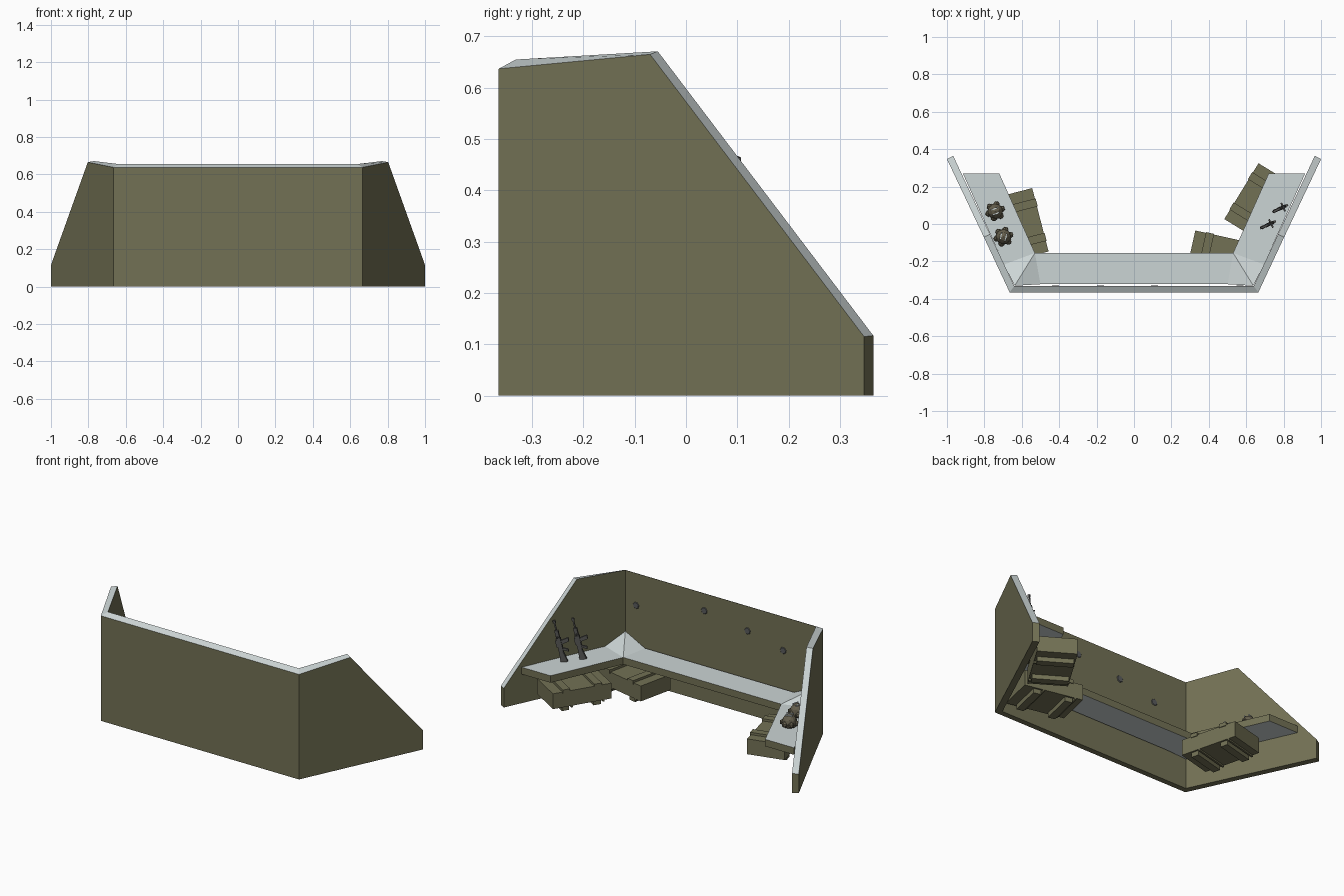
import bpy, bmesh, math
from mathutils import Matrix, Vector

if "Cube" in bpy.data.objects:
    bpy.data.objects.remove(bpy.data.objects["Cube"])


def mat(name, rgb):
    m = bpy.data.materials.new(name)
    m.diffuse_color = (*rgb, 1)
    m.use_nodes = True
    m.node_tree.nodes["Principled BSDF"].inputs["Base Color"].default_value = m.diffuse_color
    return m


OLIVE = mat("olive", (0.17, 0.165, 0.09))
PALE = mat("pale_grey", (0.60, 0.66, 0.66))
METAL = mat("gun_grey", (0.095, 0.095, 0.09))
BROWN = mat("helmet_brown", (0.13, 0.115, 0.075))
MARK = mat("mark_grey", (0.10, 0.105, 0.11))


def finish(name, bm, mats, rule=None):
    bmesh.ops.recalc_face_normals(bm, faces=bm.faces[:])
    bm.normal_update()
    if rule:
        for f in bm.faces:
            f.material_index = rule(f)
    me = bpy.data.meshes.new(name)
    bm.to_mesh(me)
    bm.free()
    for m in mats:
        me.materials.append(m)
    ob = bpy.data.objects.new(name, me)
    bpy.context.collection.objects.link(ob)
    return ob


def box(bm, x0, x1, y0, y1, z0, z1):
    m = Matrix.Translation(((x0 + x1) / 2, (y0 + y1) / 2, (z0 + z1) / 2)) @ \
        Matrix.Diagonal((x1 - x0, y1 - y0, z1 - z0, 1))
    return bmesh.ops.create_cube(bm, size=1, matrix=m)["verts"]


# Barricade wall: stations of outer x,y,z and inner x,y,z, mirrored
right = [((1, .347, .115), (.967, .365, .117)),
         ((.803, -.07, .665), (.77, -.055, .671)),
         ((.665, -.365, .637), (.64, -.332, .655))]
mirror = [tuple((-p[0], p[1], p[2]) for p in s) for s in reversed(right)]
bm = bmesh.new()
rings = []
for o, i in right + mirror:
    rings.append([bm.verts.new(p) for p in
                  ((o[0], o[1], 0), o, i, (i[0], i[1], 0))])
for a, b in zip(rings, rings[1:]):
    for k in range(4):
        bm.faces.new((a[k], a[(k + 1) % 4], b[(k + 1) % 4], b[k]))
bm.faces.new(rings[0])
bm.faces.new(rings[-1])
finish("barricade_wall", bm, [OLIVE, PALE], lambda f: int(f.normal.z > .3))

# Shelf running around the inside, with raised corners
SH = .222
half = [(.72, .27, SH), (.915, .27, SH), (.695, -.217, SH),
        (.638, -.33, .285), (.50, -.322, SH), (.53, -.155, SH)]
pts = half + [(-x, y, z) for x, y, z in half]
polys = [(0, 1, 2, 5), (5, 2, 3), (5, 3, 4)]
polys += [tuple(i + 6 for i in p) for p in polys] + [(5, 4, 10, 11)]
outline = [0, 1, 2, 3, 4, 10, 9, 8, 7, 6, 11, 5]
bm = bmesh.new()
top = [bm.verts.new(p) for p in pts]
low = [bm.verts.new((x, y, .18)) for x, y, z in pts]
for p in polys:
    bm.faces.new([top[i] for i in p])
    bm.faces.new([low[i] for i in p])
for a, b in zip(outline, outline[1:] + outline[:1]):
    bm.faces.new((top[a], top[b], low[b], low[a]))
finish("shelf", bm, [OLIVE, PALE], lambda f: int(abs(f.normal.z) > .3))


# Crates with cross slats and feet
def crate(name, x, y, deg):
    bm = bmesh.new()
    L, W = .175, .11
    box(bm, -L, L, -W, W, .055, .148)
    for s in (-1, 1):
        c = s * .095
        box(bm, c - .022, c + .022, -W - .004, W + .004, .14, .162)
        box(bm, c - .022, c + .022, -W + .01, W - .01, .028, .06)
        box(bm, c - .04, c - .03, -W, W, .045, .06)
    ob = finish(name, bm, [OLIVE])
    ob.location = (x, y, 0)
    ob.rotation_euler.z = math.radians(deg)


crate("crate_left", -.607, -.005, -75.5)
crate("crate_right", .668, .118, 58.5)
crate("crate_corner", .475, -.18, -12.5)


# Helmets: faceted dome, lobed rim, pale strips on the crown
def helmet(name, x, y, deg):
    bm = bmesh.new()
    bmesh.ops.create_icosphere(bm, subdivisions=2, radius=.042)
    for v in bm.verts:
        v.co.z = max(v.co.z, -.015) * 1.3 + .03
    for k in range(6):
        a = k * math.pi / 3
        bmesh.ops.create_icosphere(
            bm, subdivisions=1, radius=.019,
            matrix=Matrix.Translation((.037 * math.cos(a), .037 * math.sin(a), .03)))
    n = len(bm.faces)
    for s in (-1, 1):
        box(bm, -.02, .02, s * .014 - .003, s * .014 + .003, .075, .083)
    bm.faces.index_update()
    bm.faces.ensure_lookup_table()
    ob = finish(name, bm, [BROWN, PALE], lambda f: int(f.index >= n))
    ob.location = (x, y, SH)
    ob.rotation_euler.z = math.radians(deg)


helmet("helmet_back", -.742, .068, 20)
helmet("helmet_front", -.698, -.068, 75)


# Rifles standing on the shelf, leaning toward the side wall
def rifle(name, x, y):
    bm = bmesh.new()
    t = .008
    stock = box(bm, -.022, .018, -t, t, 0, .07)
    for v in stock:                       # taper the stock
        if v.co.z > .03:
            v.co.x = v.co.x * .5 + .004
    box(bm, -.012, .014, -t * 1.2, t * 1.2, .065, .145)   # receiver
    box(bm, -.009, .011, -t, t, .145, .19)                # handguard
    box(bm, -.003, .005, -.004, .004, .19, .25)           # barrel
    box(bm, -.006, .008, -.006, .006, .235, .25)          # muzzle
    box(bm, .010, .022, -.004, .004, .09, .13)            # sight
    mag = box(bm, -.055, -.01, -.006, .006, .105, .128)   # magazine
    grip = box(bm, -.04, -.01, -.006, .006, .07, .084)    # grip
    for v in mag + grip:
        if v.co.x < -.03:
            v.co.z -= .012 if v in grip else -.012
    box(bm, -.003, .005, -.025, .025, .150, .158)         # side lever
    ob = finish(name, bm, [METAL])
    ob.matrix_world = (Matrix.Translation((x, y, SH)) @
                       Matrix.Rotation(math.radians(25), 4, "Z") @
                       Matrix.Rotation(math.radians(13), 4, "Y"))


rifle("rifle_back", .765, .075)
rifle("rifle_front", .70, -.012)

# Small impact marks on the inner face of the front wall
for k, (x, z) in enumerate([(.568, .46), (.11, .55), (-.18, .505), (-.42, .45)]):
    bm = bmesh.new()
    bmesh.ops.create_cone(bm, cap_ends=True, segments=7, radius1=.022, radius2=.018,
                          depth=.004,
                          matrix=Matrix.Translation((x, -.331, z)) @
                          Matrix.Rotation(-math.pi / 2, 4, "X"))
    finish("wall_mark_%d" % (k + 1), bm, [MARK])
